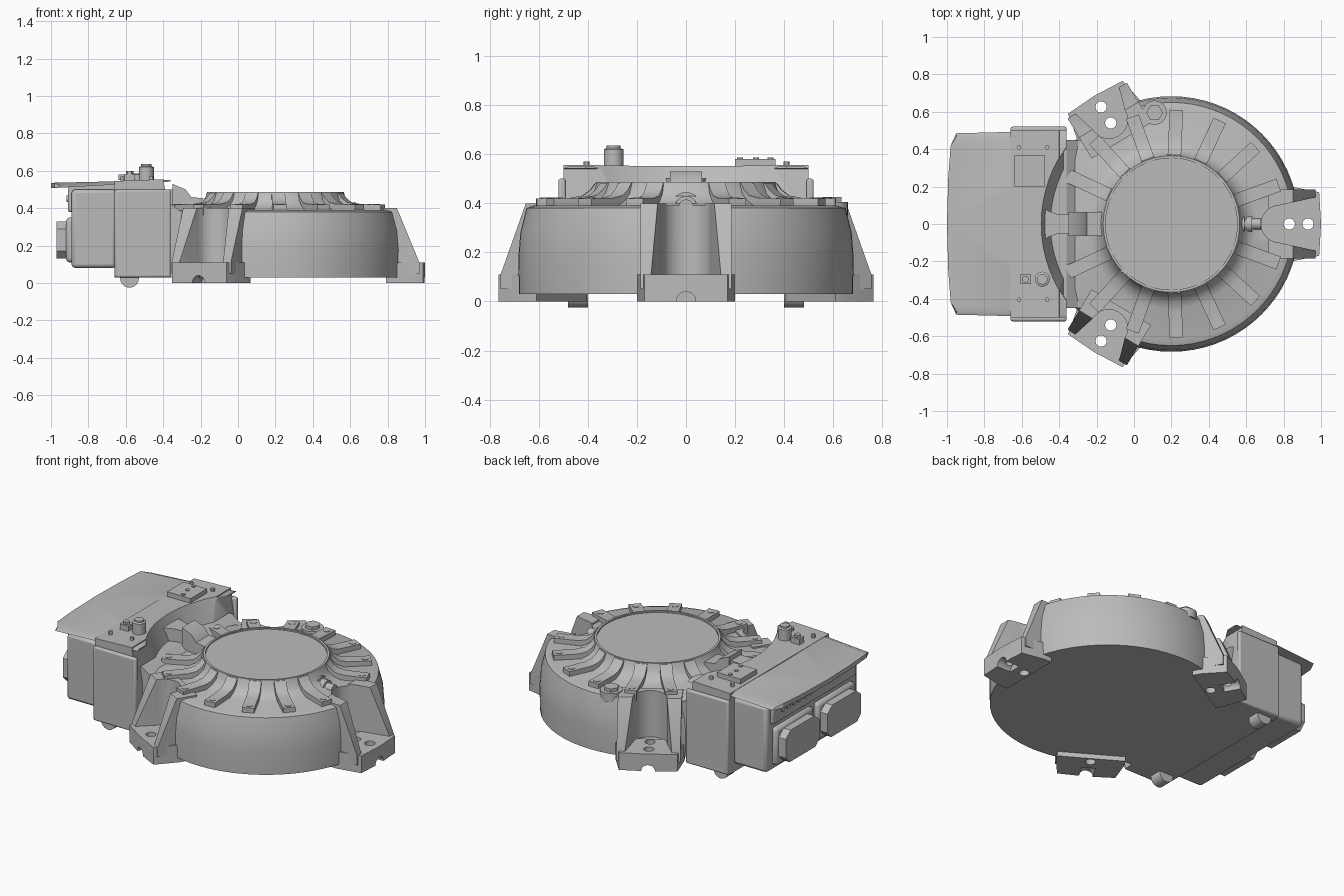
import bpy, bmesh, math
from mathutils import Matrix, Vector

if "Cube" in bpy.data.objects:
    bpy.data.objects.remove(bpy.data.objects["Cube"])

grey = bpy.data.materials.new("cast_grey")
grey.use_nodes = True
GREY = (0.5, 0.5, 0.5, 1)
grey.diffuse_color = GREY
grey.node_tree.nodes["Principled BSDF"].inputs["Base Color"].default_value = GREY

CENTRE = Matrix.Translation((0.2, 0, 0))
parts = []


def around(deg):
    return CENTRE @ Matrix.Rotation(math.radians(deg), 4, "Z")


def finish(name, bm, matrix=None):
    bmesh.ops.recalc_face_normals(bm, faces=bm.faces)
    if matrix:
        bm.transform(matrix)
    mesh = bpy.data.meshes.new(name)
    bm.to_mesh(mesh)
    bm.free()
    mesh.materials.append(grey)
    obj = bpy.data.objects.new(name, mesh)
    bpy.context.collection.objects.link(obj)
    parts.append(obj)
    return obj


def prism(name, points, low, high, axis="z", matrix=None):
    """Extrude a polygon: XY outline along z, XZ outline along y, YZ outline along x."""
    place = {"z": lambda a, b, c: (a, b, c), "y": lambda a, b, c: (a, c, b),
             "x": lambda a, b, c: (c, a, b)}[axis]
    bm = bmesh.new()
    face = bm.faces.new([bm.verts.new(place(a, b, low)) for a, b in points])
    ext = bmesh.ops.extrude_face_region(bm, geom=[face])["geom"]
    shift = Vector(place(0, 0, high - low))
    bmesh.ops.translate(bm, vec=shift, verts=[v for v in ext if isinstance(v, bmesh.types.BMVert)])
    return finish(name, bm, matrix)


def box(name, x, y, z, bevel=0):
    obj = prism(name, [(x[0], y[0]), (x[1], y[0]), (x[1], y[1]), (x[0], y[1])], *z)
    if bevel:
        mod = obj.modifiers.new("bevel", "BEVEL")
        mod.width, mod.segments = bevel, 2
    return obj


def lathe(name, profile, matrix=None, steps=24):
    """Revolve a closed (radius, height) profile about z."""
    bm = bmesh.new()
    verts = [bm.verts.new((r, 0, z)) for r, z in profile]
    edges = [bm.edges.new(pair) for pair in zip(verts, verts[1:])]
    bmesh.ops.spin(bm, geom=verts + edges, cent=(0, 0, 0), axis=(0, 0, 1),
                   angle=math.tau, steps=steps, use_merge=True)
    bmesh.ops.remove_doubles(bm, verts=bm.verts, dist=1e-5)
    return finish(name, bm, matrix)


def cylinder(name, radius, low, high, matrix, steps=24):
    return lathe(name, [(0, low), (radius, low), (radius, high), (0, high)], matrix, steps)


def cut(targets, cutters):
    for target in targets:
        bpy.context.view_layer.objects.active = target
        for cutter in cutters:
            mod = target.modifiers.new("cut", "BOOLEAN")
            mod.operation, mod.solver, mod.object = "DIFFERENCE", "EXACT", cutter
            bpy.ops.object.modifier_apply(modifier=mod.name)


def discard(cutters):
    for cutter in cutters:
        parts.remove(cutter)
        bpy.data.objects.remove(cutter)


# Main drum with raised central ring and recessed cover
drum = lathe("drum", [(0, .03), (.68, .03), (.683, .18), (.675, .28), (.65, .38), (.62, .39),
                      (.45, .39), (.41, .41), (.38, .44), (.365, .487), (.352, .487),
                      (.352, .478), (0, .478)], CENTRE, 72)

# Shoulders joining drum and control housing
shoulder = prism("shoulder", [(-.45, .03), (-.2, .03), (-.2, .38), (-.3, .38), (-.36, .42), (-.45, .42)],
                 -.45, .45, "y")

# Three mounting feet with gussets and rounded pockets
pockets = []
for label, angle, inner in (("side", 0, .58), ("rear", 121, .65), ("front", -121, .65)):
    m = around(angle)
    arc = [(inner + .1 * math.cos(math.radians(t)), .1 * math.sin(math.radians(t)))
           for t in range(90, 271, 15)]
    pocket = prism("pocket", arc + [(.85, -.16), (.85, .16)], .105, 1, "z", m)
    foot = prism(label + "_foot", [(.59, -.2), (.64, -.2), (.79, -.17), (.8, 0), (.79, .17),
                                   (.64, .2), (.59, .2)], 0, .11, "z", m)
    gusset = prism(label + "_gusset", [(.52, .05), (.77, .05), (.77, .11), (.65, .4), (.52, .4)],
                   -.185, .185, "y", m)
    cut([gusset], [pocket])
    tools = [cylinder("hole", .03, -.1, .3, m @ Matrix.Translation((r, 0, 0))) for r in (.63, .73)]
    turn = Matrix.Rotation(math.pi / 2, 4, "Y")
    tools.append(cylinder("groove", .04, .7, .9, m @ turn))
    cut([foot], tools)
    cut([drum, gusset], tools[:2])
    discard(tools)
    pockets.append(pocket)
cut([drum, shoulder], pockets)
discard(pockets)

# Radial ribs with bolt heads
for k in range(7):
    for side in (1, -1):
        m = around(side * (20 + 22.5 * k))
        prism("rib", [(.35, .36), (.61, .36), (.61, .42), (.47, .422), (.42, .432), (.39, .455),
                      (.37, .482), (.35, .482)], -.036, .036, "y", m)
        cylinder("rib_bolt", .02, .41, .423, m @ Matrix.Translation((.575, 0, 0)), 16)

# Control housing, hollowed by a cone around the drum
housing = prism("housing", [(-.66, .03), (-.36, .03), (-.36, .33), (-.4, .555), (-.66, .545)],
                -.5, .5, "y")
side_profile = [(-.52, 0), (.52, 0), (.52, .4), (.5, .53), (.45, .57), (-.45, .57), (-.5, .53), (-.52, .4)]
lid_plan = [(-.36, -.5), (-.36, .5), (-.95, .485), (-.98, .42), (-.993, .25), (-1, 0),
            (-.993, -.25), (-.98, -.42), (-.95, -.485)]
lid = prism("lid", lid_plan, 0, .028)
for v in lid.data.vertices:
    top = v.co.z > .01
    v.co.z += .54 + (v.co.x + .4) * .055 - (.02 if top and abs(v.co.y) > .45 else 0)
    if top and abs(v.co.y) > .47:
        v.co.y *= .96
for s in (-1, 1):
    box("housing_side", (-.66, -.36), sorted((s * .49, s * .52)), (.03, .5), .01)
cone = lathe("cone", [(0, .375), (.63, .375), (.705, .575), (.705, .7), (0, .7)], CENTRE, 72)
cut([housing, lid] + [p for p in parts if p.name.startswith("housing_side")], [cone])
discard([cone])

# Central bridge between housing and ring
prism("bridge_neck", [(-.52, -.13), (-.46, -.07), (-.4, -.05), (-.3, -.05), (-.3, .05), (-.4, .05),
                      (-.46, .07), (-.52, .13)], .37, .5)
prism("bridge_block", [(-.35, .37), (-.14, .37), (-.17, .45), (-.25, .46), (-.28, .5), (-.35, .53)],
      -.065, .065, "y")

# Rear connection block with two plugs and a row of sockets
box("connection_block", (-.89, -.65), (-.46, .46), (.08, .5), .02)
box("lid_support", (-.91, -.65), (-.42, .42), (.38, .53), .01)
for y in (-.21, .21):
    prism("plug", [(y - .17, .17), (y - .13, .13), (y + .13, .13), (y + .17, .17), (y + .17, .29),
                   (y + .12, .33), (y - .12, .33), (y - .17, .29)], -.97, -.85, "x")
    box("plug_collar", (-.92, -.85), (y - .19, y + .19), (.11, .35), .02)
for i in range(6):
    m = Matrix.Translation((-.91, .05 + i * .055, .45)) @ Matrix.Rotation(math.pi / 2, 4, "Y")
    cylinder("socket", .018, -.008, .008, m, 16)

# Small rounded studs under the housing
for y in (-.44, .44):
    m = Matrix.Translation((-.58, y, .025)) @ Matrix.Rotation(math.pi / 2, 4, "X")
    cylinder("housing_stud", .05, -.04, .04, m)

# Lid plate, screws and two valves
box("lid_plate", (-.64, -.475), (.2, .365), (.55, .58))
for x, y in ((-.555, .345), (-.555, .285), (-.54, .22)):
    cylinder("plate_screw", .012, .57, .586, Matrix.Translation((x, y, 0)), 12)
for x in (-.615, -.465):
    for y in (-.405, .41):
        cylinder("lid_screw", .012, .54, .57, Matrix.Translation((x, y, 0)), 12)
lathe("tall_valve", [(0, .54), (.04, .54), (.04, .62), (.028, .625), (.028, .635), (0, .635)],
      Matrix.Translation((-.49, -.295, 0)))
box("valve_base", (-.61, -.55), (-.32, -.27), (.54, .583))
cylinder("small_valve", .02, .55, .6, Matrix.Translation((-.58, -.295, 0)), 6)

# Oil plug on the drum
m = Matrix.Translation((.11, .595, 0))
cylinder("oil_plug_boss", .065, .35, .405, m)
cylinder("oil_plug", .045, .39, .425, m, 6)

# Side nozzle on the ring
m = Matrix.Translation((.5, 0, .385)) @ Matrix.Rotation(math.pi / 2, 4, "Y")
lathe("nozzle", [(0, 0), (.06, 0), (.06, .09), (.045, .09), (.045, .13), (.03, .13), (.03, .18), (0, .18)], m)

# Smooth round surfaces, keep hard edges
bpy.ops.object.select_all(action="DESELECT")
for obj in parts:
    obj.select_set(True)
bpy.context.view_layer.objects.active = drum
bpy.ops.object.shade_smooth_by_angle(angle=math.radians(30))
